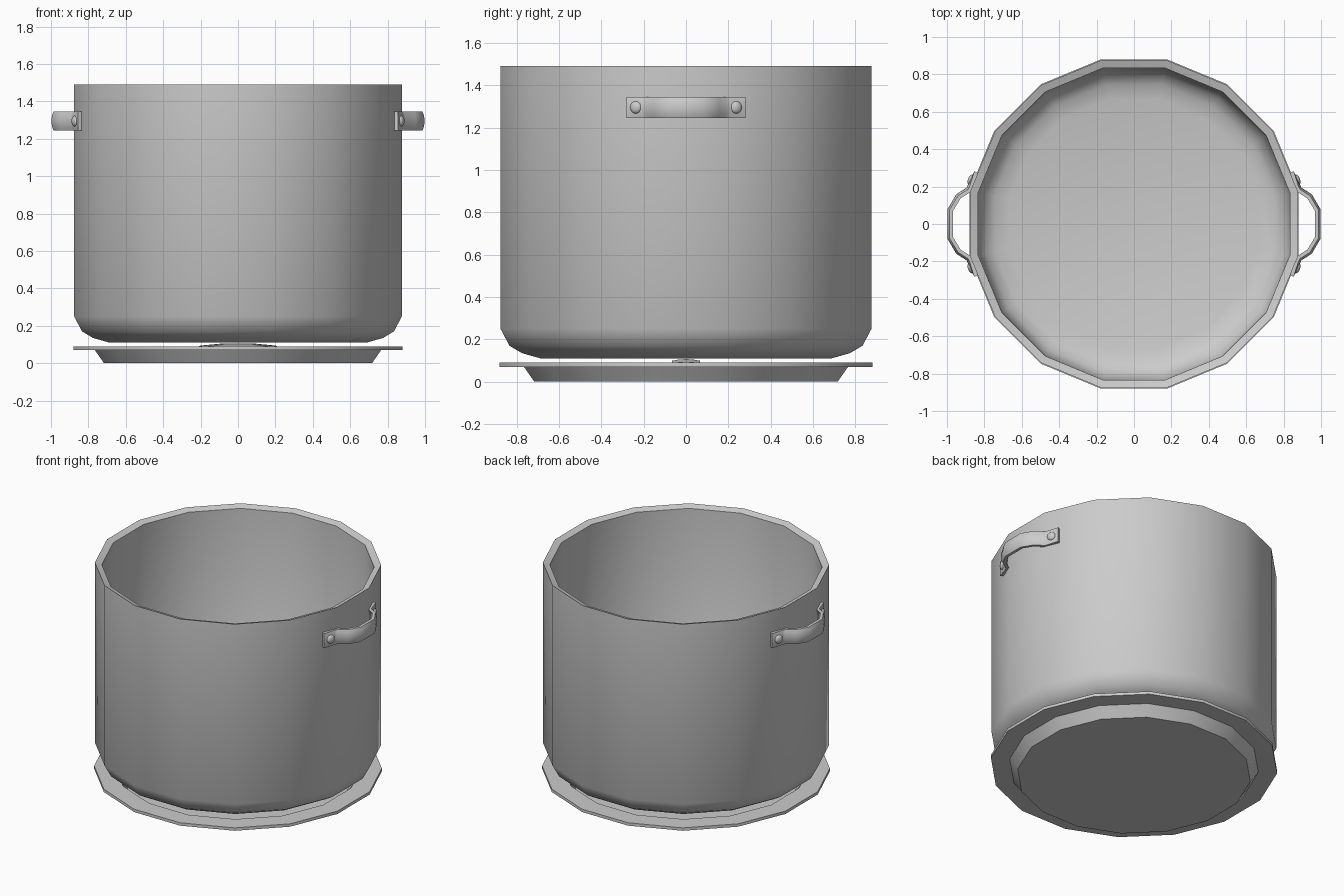
import bpy, bmesh, math
from mathutils import Vector, Matrix

if "Cube" in bpy.data.objects:
    bpy.data.objects.remove(bpy.data.objects["Cube"])

SIDES = 16


def finish(name, bm, angle=40):
    bmesh.ops.recalc_face_normals(bm, faces=bm.faces)
    me = bpy.data.meshes.new(name)
    bm.to_mesh(me)
    bm.free()
    ob = bpy.data.objects.new(name, me)
    bpy.context.collection.objects.link(ob)
    bpy.ops.object.select_all(action='DESELECT')
    ob.select_set(True)
    bpy.context.view_layer.objects.active = ob
    bpy.ops.object.shade_smooth_by_angle(angle=math.radians(angle))
    return ob


def lathe(name, profile):
    """Spin (radius, z) points into a capped 16-sided body."""
    bm = bmesh.new()
    rings = []
    for r, z in profile:
        ring = []
        for i in range(SIDES):
            a = math.tau * (i + 0.5) / SIDES
            ring.append(bm.verts.new((r * math.cos(a), r * math.sin(a), z)))
        rings.append(ring)
    for a, b in zip(rings, rings[1:]):
        for i in range(SIDES):
            j = (i + 1) % SIDES
            bm.faces.new((a[i], a[j], b[j], b[i]))
    bm.faces.new(rings[0])
    bm.faces.new(rings[-1])
    return finish(name, bm)


def strap(name, half, width, thick, bulge, rivet_at, rivet_r, mat):
    """Arched strap with riveted ends; half = (height, along) from centre to end."""
    path = [(d, -s) for d, s in reversed(half)] + list(half)
    pts = [Vector(p) for p in path]
    bm = bmesh.new()
    rings = []
    for k, p in enumerate(pts):
        t = (pts[min(k + 1, len(pts) - 1)] - pts[max(k - 1, 0)]).normalized()
        n = Vector((t.y, -t.x))
        b = 0 if k in (0, len(pts) - 1) else bulge
        ring = []
        for side, us in ((1, (-1, -.6, 0, .6, 1)), (-1, (1, .6, 0, -.6, -1))):
            for u in us:
                q = p + n * (side * thick / 2 + b * (0.3 - u * u))
                ring.append(bm.verts.new((q.x, q.y, u * width / 2)))
        rings.append(ring)
    for a, b in zip(rings, rings[1:]):
        for i in range(10):
            j = (i + 1) % 10
            bm.faces.new((a[i], a[j], b[j], b[i]))
    bm.faces.new(rings[0])
    bm.faces.new(rings[-1])
    # domed rivets on both end plates
    for sgn in (1, -1):
        bmesh.ops.create_uvsphere(
            bm, u_segments=12, v_segments=8, radius=rivet_r,
            matrix=Matrix.Translation((rivet_at[0], sgn * rivet_at[1], 0))
            @ Matrix.Rotation(sgn * rivet_at[2], 4, 'Z')
            @ Matrix.Diagonal((0.55, 1, 1, 1)))
    bmesh.ops.transform(bm, matrix=mat, verts=bm.verts)
    return finish(name, bm)


# Pot: outer wall, bevelled lip, inner wall and floor
lathe("pot_body", [
    (0.70, 0.11), (0.79, 0.135), (0.85, 0.17), (0.893, 0.25), (0.893, 1.49),
    (0.85, 1.475), (0.845, 0.26), (0.81, 0.19), (0.76, 0.16), (0.68, 0.14)])

# Recessed lid lying under the pot
lathe("lid", [
    (0.73, 0.0), (0.78, 0.07), (0.898, 0.07), (0.898, 0.09),
    (0.77, 0.09), (0.72, 0.02)])

# Side handles
side = [(0.985, 0.075), (0.94, 0.15), (0.885, 0.185), (0.876, 0.205), (0.845, 0.278)]
for label, turn in (("right", 0), ("left", math.pi)):
    strap("handle_" + label, side, 0.10, 0.02, 0.012, (0.872, 0.237, 0.39), 0.029,
          Matrix.Translation((0, 0, 1.295)) @ Matrix.Rotation(turn, 4, 'Z'))

# Lid handle: arch running along x inside the recess
lid_half = [(0.097, 0.07), (0.085, 0.2), (0.03, 0.28), (0.028, 0.29), (0.028, 0.38)]
to_lid = Matrix(((0, 1, 0, 0), (0, 0, 1, 0), (1, 0, 0, 0), (0, 0, 0, 1)))
strap("lid_handle", lid_half, 0.13, 0.015, 0.008, (0.036, 0.335, 0.0), 0.035, to_lid)
